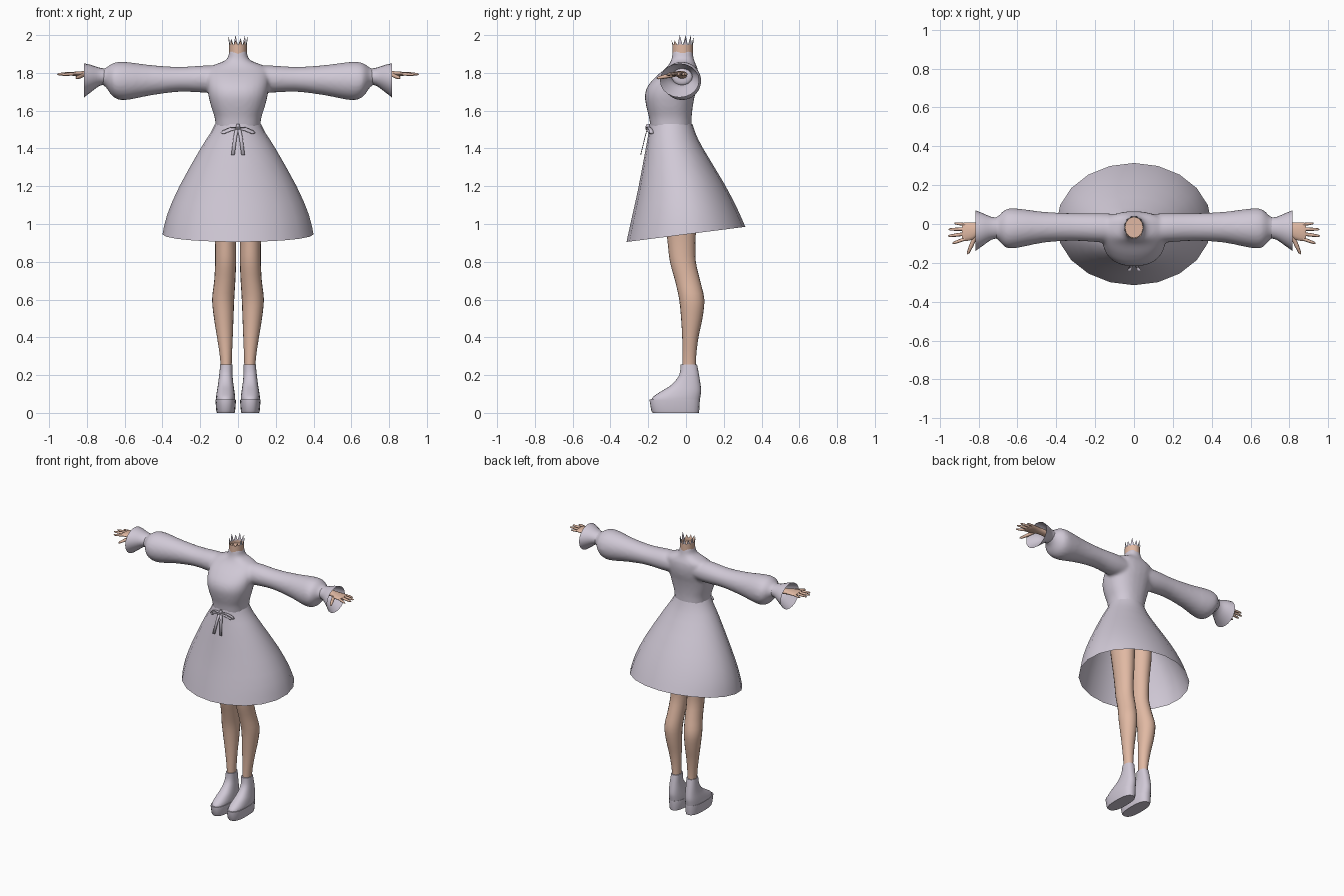
import bpy, bmesh, math
from mathutils import Vector

cube = bpy.data.objects.get("Cube")
if cube:
    bpy.data.objects.remove(cube, do_unlink=True)


def material(name, rgb):
    mat = bpy.data.materials.new(name)
    mat.use_nodes = True
    mat.diffuse_color = (*rgb, 1)
    bsdf = next(n for n in mat.node_tree.nodes if n.type == 'BSDF_PRINCIPLED')
    bsdf.inputs["Base Color"].default_value = (*rgb, 1)
    bsdf.inputs["Roughness"].default_value = 0.8
    return mat


FABRIC = material("pale lavender fabric", (0.63, 0.58, 0.67))
SKIN = material("warm skin", (0.75, 0.485, 0.366))


# Helpers: smooth section tables, oval rings and lofted shells
def refine(rows, steps=3):
    """Catmull-Rom interpolation between table rows."""
    out = []
    for i in range(len(rows) - 1):
        a, b, c, d = (rows[max(i - 1, 0)], rows[i], rows[i + 1],
                      rows[min(i + 2, len(rows) - 1)])
        for k in range(steps):
            t = k / steps
            out.append([q + t * ((r - p) + t * ((2 * p - 5 * q + 4 * r - s)
                        + t * (3 * (q - r) + s - p))) / 2
                        for p, q, r, s in zip(a, b, c, d)])
    return out + [rows[-1]]


def oval(centre, u, v, n=20, power=2.0):
    def bend(w):
        return math.copysign(abs(w) ** (2 / power), w)
    angles = [math.tau * i / n for i in range(n)]
    return [centre + u * bend(math.cos(a)) + v * bend(math.sin(a)) for a in angles]


def upright(rows, side=1, n=20, power=2.0):
    """Rows: z, x inner, x outer, y front, y back, optional rise to the back."""
    rings = []
    for z, xa, xb, yf, yb, *rise in rows:
        dz = rise[0] if rise else 0
        rings.append(oval(Vector((side * (xa + xb) / 2, (yf + yb) / 2, z)),
                          Vector(((xb - xa) / 2, 0, 0)),
                          Vector((0, (yb - yf) / 2, dz)), n, power))
    return rings


def sideways(rows, side, n=20):
    """Rows: x, z low, z high, y front, y back."""
    return [oval(Vector((side * x, (yf + yb) / 2, (lo + hi) / 2)),
                 Vector((0, (yb - yf) / 2, 0)), Vector((0, 0, (hi - lo) / 2)), n)
            for x, lo, hi, yf, yb in rows]


def finger(start, end, radius, side):
    a, b = (Vector((side * p[0], p[1], p[2])) for p in (start, end))
    axis = (b - a).normalized()
    u = axis.cross(Vector((0, 0, 1))).normalized()
    v = axis.cross(u)
    return [oval(a.lerp(b, t), u * radius * w, v * radius * w, 8)
            for t, w in ((0, 1), (0.5, 1), (0.9, 0.7), (1, 0.25))]


def finish(name, bm, mat, sharp=50):
    bmesh.ops.recalc_face_normals(bm, faces=bm.faces)
    for f in bm.faces:
        f.smooth = True
    for e in bm.edges:
        e.smooth = len(e.link_faces) != 2 or e.calc_face_angle(0) < math.radians(sharp)
    mesh = bpy.data.meshes.new(name)
    bm.to_mesh(mesh)
    bm.free()
    mesh.materials.append(mat)
    obj = bpy.data.objects.new(name, mesh)
    bpy.context.collection.objects.link(obj)
    return obj


def build(name, mat, shells, caps=(True, True)):
    bm = bmesh.new()
    for rings in shells:
        loops = [[bm.verts.new(p) for p in ring] for ring in rings]
        for a, b in zip(loops, loops[1:]):
            for i in range(len(a)):
                j = (i + 1) % len(a)
                bm.faces.new((a[i], a[j], b[j], b[i]))
        for loop, cap in ((loops[0], caps[0]), (loops[-1], caps[1])):
            if cap:
                bm.faces.new(loop)
    return finish(name, bm, mat)


def ribbon(name, points, width):
    """Thin band through points, spread along the width vector."""
    bm = bmesh.new()
    half = Vector(width) / 2
    pairs = [(bm.verts.new(Vector(p) - half), bm.verts.new(Vector(p) + half)) for p in points]
    for (a, b), (c, d) in zip(pairs, pairs[1:]):
        bm.faces.new((a, b, d, c))
    obj = finish(name, bm, FABRIC)
    mod = obj.modifiers.new("thickness", 'SOLIDIFY')
    mod.thickness = 0.004
    mod.offset = 0


# Bodice, high neck and puffed sleeves, fused into one soft surface
torso_rows = [(z, -r, r, yf, yb) for z, r, yf, yb in (
    (1.50, .118, -.188, .03), (1.56, .123, -.195, .03), (1.62, .142, -.21, .036),
    (1.68, .157, -.218, .047), (1.73, .164, -.203, .06), (1.78, .167, -.16, .066),
    (1.82, .16, -.112, .062), (1.845, .12, -.09, .052), (1.86, .078, -.082, .046),
    (1.88, .054, -.075, .04), (1.92, .047, -.071, .036))]
sleeve_rows = refine([
    (.06, 1.70, 1.835, -.10, .05), (.17, 1.695, 1.84, -.095, .056),
    (.31, 1.70, 1.832, -.087, .056), (.465, 1.68, 1.842, -.096, .063),
    (.60, 1.655, 1.859, -.123, .08), (.66, 1.672, 1.853, -.122, .076),
    (.70, 1.725, 1.826, -.08, .04), (.725, 1.738, 1.822, -.072, .032)])
bodice = build("bodice_and_sleeves", FABRIC,
               [upright(refine(torso_rows), n=28, power=2.3)]
               + [sideways(sleeve_rows, s, 24) for s in (1, -1)])
fuse = bodice.modifiers.new("fuse", 'REMESH')
fuse.mode = 'VOXEL'
fuse.voxel_size = 0.01
fuse.use_smooth_shade = True
soften = bodice.modifiers.new("soften", 'SMOOTH')
soften.factor = 0.5
soften.iterations = 8

# Open flared skirt with a hem rising to the back
skirt_rows = [(z, -r, r, yf, yb, rise) for z, r, yf, yb, rise in (
    (1.53, .121, -.193, .034, 0), (1.48, .147, -.199, .05, .002),
    (1.40, .198, -.214, .087, .006), (1.20, .31, -.254, .2, .018),
    (1.05, .375, -.29, .272, .03), (.945, .40, -.315, .314, .04))]
build("skirt", FABRIC, [upright(refine(skirt_rows, 2))], caps=(False, False))

# Waist bow: knot, two loops and two tails
build("bow_knot", FABRIC, [upright([
    (1.495, -.006, .006, -.208, -.19), (1.505, -.011, .011, -.214, -.188),
    (1.518, -.011, .011, -.214, -.188), (1.53, -.006, .006, -.208, -.19)], n=10)])

# Neck top: skin band with a ragged rim
band = [(z, -.047, .047, -.072, .037) for z in (1.925, 1.90, 1.935, 1.95)]
build("neck_skin", SKIN, [upright(band, n=24)], caps=(True, False))
rim = upright([(1.945, -.047, .047, -.072, .037)], n=24)[0]
middle = sum(rim, Vector()) / len(rim)
for name, mat, front in (("front_neck_rim", SKIN, True), ("back_neck_spikes", FABRIC, False)):
    bm = bmesh.new()
    for i in range(0, len(rim), 2):
        a, m, b = rim[i], rim[i + 1], rim[(i + 2) % len(rim)]
        if (m.y < middle.y - 0.03) == front:
            rise = 0.028 if front else (0.055 if i % 4 else 0.04)
            tip = m + (m - middle) * 0.12 + Vector((0, 0, rise))
            bm.faces.new([bm.verts.new(p) for p in (a, b, tip)])
    finish(name, bm, mat)

leg_rows = refine([
    (1.40, .0, .12, -.15, .04), (1.20, .0, .145, -.13, .065), (1.0, .004, .13, -.108, .055),
    (.90, .01, .122, -.097, .05), (.80, .01, .121, -.085, .052), (.70, .014, .126, -.058, .075),
    (.60, .02, .137, -.036, .097), (.50, .024, .127, -.026, .087),
    (.40, .028, .111, -.02, .066), (.30, .032, .096, -.019, .054), (.22, .034, .09, -.02, .053)])
boot_rows = refine([
    (.255, .029, .094, -.028, .059), (.20, .029, .1, -.036, .069),
    (.15, .024, .106, -.075, .077), (.115, .019, .112, -.13, .08),
    (.085, .015, .116, -.174, .076), (.062, .015, .116, -.186, .072)])
sole_rows = [(.07, .012, .119, -.192, .073), (.06, .011, .119, -.192, .073),
             (.012, .015, .115, -.184, .07), (0, .018, .112, -.176, .068)]
cuff_rows = refine([
    (.70, 1.738, 1.822, -.073, .033), (.735, 1.73, 1.828, -.082, .037),
    (.78, 1.697, 1.843, -.113, .056), (.815, 1.67, 1.85, -.138, .07)])
palm_rows = refine([
    (.70, 1.768, 1.81, -.05, .008), (.79, 1.775, 1.81, -.055, .006),
    (.83, 1.779, 1.809, -.08, .008), (.87, 1.783, 1.806, -.088, .008),
    (.885, 1.788, 1.803, -.082, .002)])
fingers = [((.87, -.077, 1.795), (.935, -.1, 1.79), .0085),
           ((.87, -.051, 1.796), (.957, -.062, 1.793), .009),
           ((.87, -.026, 1.796), (.955, -.028, 1.793), .0085),
           ((.87, -.002, 1.795), (.925, .004, 1.791), .0075),
           ((.815, -.06, 1.79), (.857, -.155, 1.772), .011)]

for side, label in ((1, "left"), (-1, "right")):
    build(label + "_leg", SKIN, [upright(leg_rows, side)])
    build(label + "_boot", FABRIC, [upright(boot_rows, side, 24, 2.4)])
    build(label + "_boot_sole", FABRIC, [upright(sole_rows, side, 24, 2.5)])
    build(label + "_cuff", FABRIC, [sideways(cuff_rows, side)], caps=(False, False))
    build(label + "_hand", SKIN, [sideways(palm_rows, side, 14)]
          + [finger(a, b, r, side) for a, b, r in fingers])
    loop = [(0, 1.512), (.045, 1.51), (.08, 1.495), (.092, 1.482),
            (.075, 1.478), (.04, 1.492), (0, 1.505)]
    ribbon(label + "_bow_loop", [(side * x, -.205 + x * .25, z) for x, z in loop], (0, .02, 0))
    ribbon(label + "_bow_tail", [(side * .006, -.205, 1.505), (side * .015, -.217, 1.46),
                                 (side * .027, -.24, 1.365)], (.018, 0, 0))
